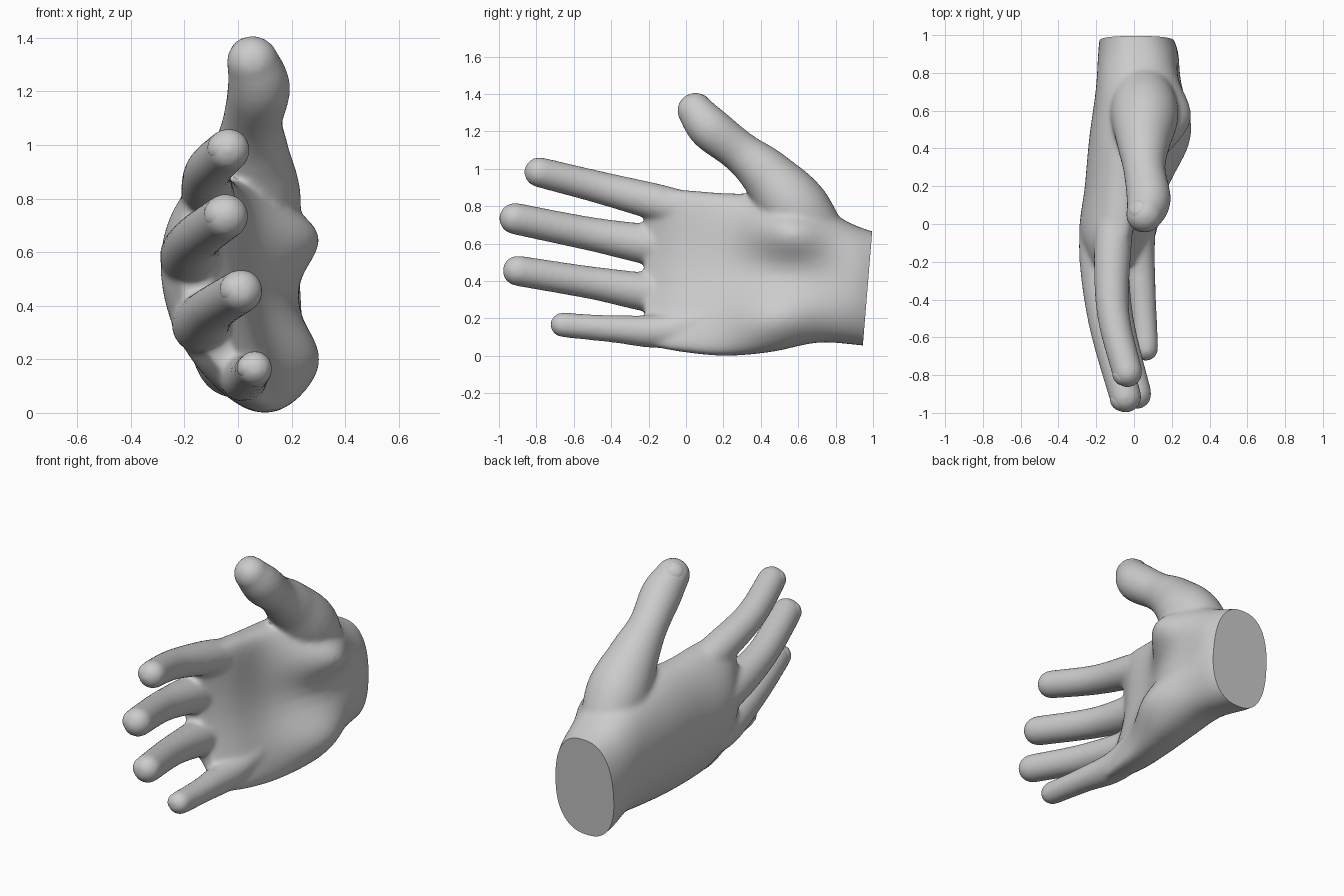
import bpy, bmesh, math
from mathutils import Vector, Matrix

if "Cube" in bpy.data.objects:
    bpy.data.objects.remove(bpy.data.objects["Cube"])

SIDES = 32
skin = bpy.data.materials.new("skin_grey")
skin.diffuse_color = (0.6, 0.6, 0.6, 1)
skin.use_nodes = True
skin.node_tree.nodes["Principled BSDF"].inputs["Base Color"].default_value = skin.diffuse_color


def smooth_rows(rows, steps=8):
    """Catmull-Rom interpolation of tuples of numbers."""
    out = []
    for i in range(len(rows) - 1):
        a, b = rows[max(i - 1, 0)], rows[i]
        c, d = rows[i + 1], rows[min(i + 2, len(rows) - 1)]
        for s in range(steps):
            t = s / steps
            out.append([0.5 * (2 * q + (r - p) * t + (2 * p - 5 * q + 4 * r - w) * t * t
                               + (3 * q - p - 3 * r + w) * t ** 3)
                        for p, q, r, w in zip(a, b, c, d)])
    out.append(list(rows[-1]))
    return out


def loft(bm, rings):
    """Skin a list of rings and cap both ends."""
    vs = [[bm.verts.new(p) for p in ring] for ring in rings]
    n = len(vs[0])
    faces = [bm.faces.new(vs[0]), bm.faces.new(vs[-1][::-1])]
    for a, b in zip(vs, vs[1:]):
        for i in range(n):
            j = (i + 1) % n
            faces.append(bm.faces.new((a[j], a[i], b[i], b[j])))
    bmesh.ops.recalc_face_normals(bm, faces=faces)


def digit(bm, rows):
    """Round-tipped tube; rows are x, y, z, radius."""
    rows = smooth_rows(rows)
    rings = []

    def ring(c, t, r):
        up = (Vector((0, 0, 1)) - t * t.z).normalized()
        side = t.cross(up)
        rings.append([c + r * (side * math.cos(k * math.tau / SIDES)
                               + up * math.sin(k * math.tau / SIDES)) for k in range(SIDES)])

    for i, row in enumerate(rows):
        after, before = rows[min(i + 1, len(rows) - 1)], rows[max(i - 1, 0)]
        t = (Vector(after[:3]) - Vector(before[:3])).normalized()
        ring(Vector(row[:3]), t, row[3])
    for k in range(1, 8):
        a = k / 8 * math.pi / 2 + 0.03
        ring(Vector(row[:3]) + t * row[3] * math.sin(a), t, row[3] * math.cos(a))
    loft(bm, rings)


def finger(knuckle, joint, tip, r0, r1):
    """Path from inside the palm over knuckle and middle joint to the tip."""
    x, y, z = knuckle
    return [(x + 0.03, 0.18, 0.75 * z + 0.12, 0.085), (*knuckle, r0),
            (*joint, r1 + 0.006), (*tip, r1)]


def mound(y, z, y0, z0, sy, sz, height):
    """Soft fleshy swelling on the palm side."""
    return height * math.exp(-((y - y0) / sy) ** 2 - ((z - z0) / sz) ** 2)


bm = bmesh.new()

# Palm and wrist: y, low z, high z, x at low edge, x at high edge, half thickness, arch
palm = [(-0.22, 0.06, 0.90, 0.05, -0.10, 0.06, 0.13),
        (-0.05, 0.025, 0.89, 0.07, -0.08, 0.145, 0.13),
        (0.20, 0.0, 0.87, 0.10, -0.06, 0.16, 0.11),
        (0.45, 0.02, 0.86, 0.11, -0.02, 0.185, 0.09),
        (0.70, 0.07, 0.80, 0.07, 0.0, 0.20, 0.035),
        (0.90, 0.06, 0.70, 0.02, 0.02, 0.21, 0.0),
        (1.05, 0.04, 0.65, 0.0, 0.0, 0.175, 0.0)]
rings = []
for y, lo, hi, xl, xh, half, arch in smooth_rows(palm):
    ring = []
    for k in range(64):
        c, s = math.cos(k * math.tau / 64), math.sin(k * math.tau / 64)
        u = math.copysign(abs(c) ** 0.85, c)
        w = math.copysign(abs(s) ** 0.8, s)
        z = (lo + hi) / 2 + u * (hi - lo) / 2
        x = xl + (xh - xl) * (u + 1) / 2 - arch * (1 - u * u) + half * w
        # Mounds on the little-finger side and thumb side
        x += max(w, 0) * (mound(y, z, 0.47, 0.19, 0.27, 0.19, 0.13)
                          + mound(y, z, 0.55, 0.68, 0.21, 0.17, 0.185))
        ring.append(Vector((x, y, z)))
    rings.append(ring)
loft(bm, rings)

# Fingers and thumb
digits = {
    "index": finger((-0.11, -0.08, 0.80), (-0.112, -0.46, 0.90), (-0.035, -0.785, 0.982), 0.10, 0.081),
    "middle": finger((-0.18, -0.10, 0.58), (-0.155, -0.50, 0.65), (-0.045, -0.915, 0.734), 0.112, 0.085),
    "ring": finger((-0.14, -0.10, 0.33), (-0.09, -0.50, 0.39), (0.012, -0.90, 0.455), 0.108, 0.082),
    "little": finger((0.02, -0.10, 0.135), (0.045, -0.40, 0.145), (0.063, -0.66, 0.166), 0.092, 0.067),
    "thumb": [(0.03, 0.80, 0.50, 0.12), (0.055, 0.60, 0.77, 0.18), (0.05, 0.43, 0.97, 0.142),
              (0.055, 0.29, 1.09, 0.112), (0.078, 0.13, 1.215, 0.117), (0.055, 0.05, 1.31, 0.098)],
}
for rows in digits.values():
    digit(bm, rows)

# Fuse the parts into one smooth skin
mesh = bpy.data.meshes.new("hand")
bm.to_mesh(mesh)
bm.free()
hand = bpy.data.objects.new("hand", mesh)
bpy.context.collection.objects.link(hand)
mod = hand.modifiers.new("fuse", 'REMESH')
mod.mode, mod.voxel_size = 'VOXEL', 0.012
mod = hand.modifiers.new("soften", 'SMOOTH')
mod.factor, mod.iterations = 0.5, 20
dg = bpy.context.evaluated_depsgraph_get()
fused = bpy.data.meshes.new_from_object(hand.evaluated_get(dg))
hand.modifiers.clear()

# Cut the wrist off flat
bm = bmesh.new()
bm.from_mesh(fused)
bmesh.ops.bisect_plane(bm, geom=bm.verts[:] + bm.edges[:] + bm.faces[:], dist=1e-5,
                       plane_co=(0, 0.995, 0.66), plane_no=(0, 0.61, -0.05), clear_outer=True)
bmesh.ops.holes_fill(bm, edges=[e for e in bm.edges if e.is_boundary], sides=0)
bm.to_mesh(fused)
bm.free()
hand.data = fused
fused.materials.clear()
fused.materials.append(skin)

# Low domed nails set into the back of each digit
parts = [hand]
for name, rows in digits.items():
    x, y, z, r = rows[-1]
    t = (Vector(rows[-1][:3]) - Vector(rows[-2][:3])).normalized()
    n = Vector((-0.5, 0.6, 0.6)) if name == "thumb" else Vector((-1, 0, 0.15))
    n = ((n - t * n.dot(t)).normalized() + 0.35 * t).normalized()
    s = n.cross(Vector((0.3, 0.2, 1))).normalized()
    t = n.cross(s)
    m = Matrix((s, t, n)).transposed().to_4x4()
    bm = bmesh.new()
    bmesh.ops.create_uvsphere(bm, u_segments=24, v_segments=16, radius=r,
                              matrix=Matrix.Translation(Vector((x, y, z)) + n * r * 0.6) @ m
                              @ Matrix.Diagonal((0.6, 0.6, 0.41, 1)))
    bmesh.ops.recalc_face_normals(bm, faces=bm.faces[:])
    me = bpy.data.meshes.new(name + "_nail")
    bm.to_mesh(me)
    bm.free()
    me.materials.append(skin)
    ob = bpy.data.objects.new(name + "_nail", me)
    bpy.context.collection.objects.link(ob)
    parts.append(ob)

for ob in parts:
    ob.select_set(True)
bpy.context.view_layer.objects.active = hand
bpy.ops.object.shade_smooth_by_angle(angle=math.radians(40))
